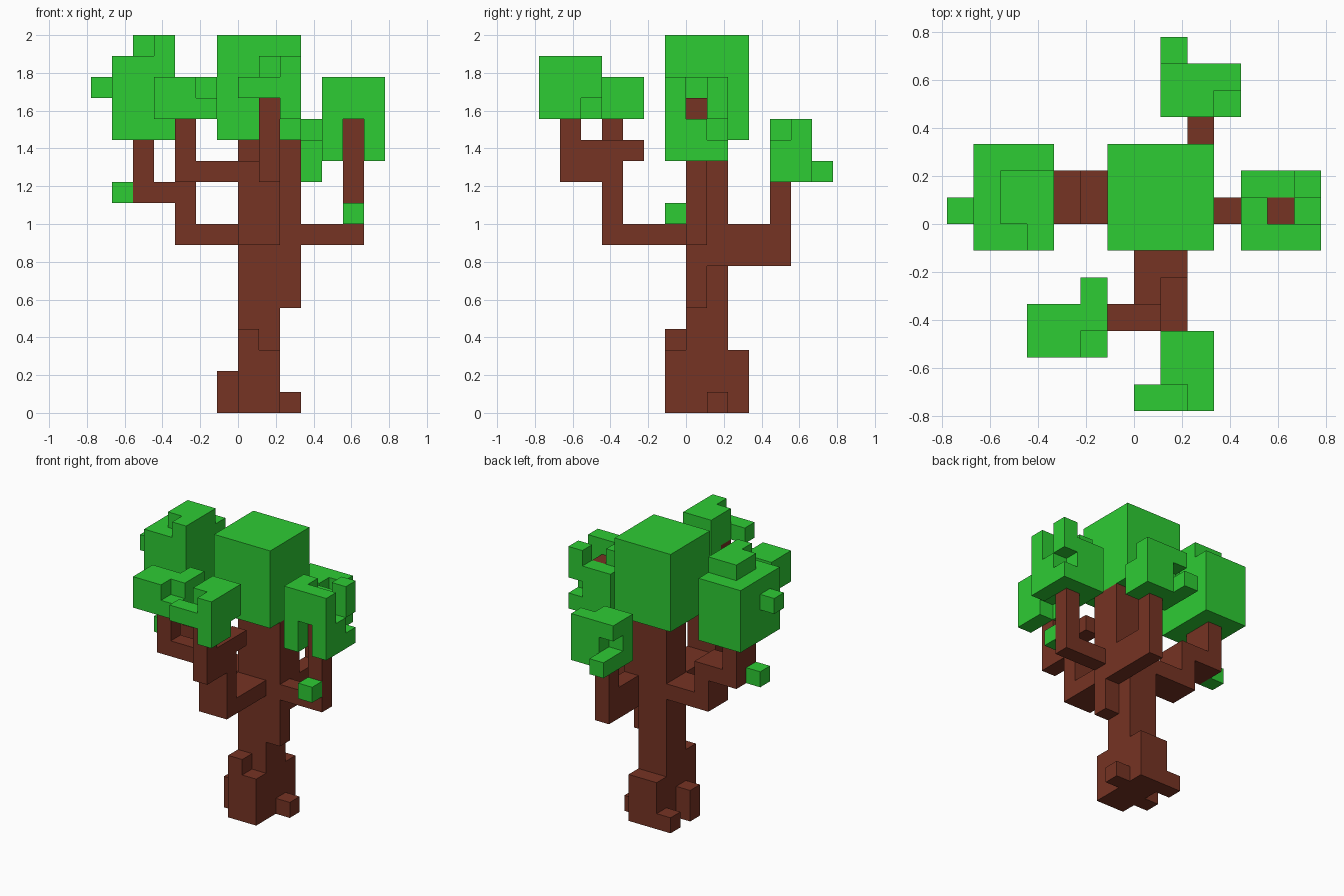
import bpy
import bmesh
from mathutils import Vector

UNIT = 1 / 9  # edge length of one block

default_cube = bpy.data.objects.get("Cube")
if default_cube:
    bpy.data.objects.remove(default_cube, do_unlink=True)


def make_material(name, colour):
    material = bpy.data.materials.new(name)
    material.use_nodes = True
    material.diffuse_color = colour
    material.node_tree.nodes["Principled BSDF"].inputs["Base Color"].default_value = colour
    return material


bark = make_material("bark brown", (0.181, 0.033, 0.017, 1))
leaf = make_material("leaf green", (0.027, 0.604, 0.034, 1))


def cells(boxes):
    """All unit cells covered by boxes given as x, y and z ranges."""
    return {(x, y, z)
            for (x0, x1), (y0, y1), (z0, z1) in boxes
            for x in range(x0, x1)
            for y in range(y0, y1)
            for z in range(z0, z1)}


def block_part(name, material, add, cut=()):
    """Build the outer skin of a block shape and merge its flat faces."""
    solid = cells(add) - cells(cut)
    bm = bmesh.new()
    for cell in solid:
        centre = Vector(cell) + Vector((0.5, 0.5, 0.5))
        for axis in range(3):
            for sign in (-1, 1):
                normal = Vector((0, 0, 0))
                normal[axis] = sign
                if tuple(int(c + n) for c, n in zip(cell, normal)) in solid:
                    continue
                side = Vector((0, 0, 0))
                side[(axis + 1) % 3] = 0.5
                up = normal.cross(side)
                middle = centre + normal * 0.5
                corners = (middle - side - up, middle + side - up,
                           middle + side + up, middle - side + up)
                bm.faces.new([bm.verts.new(c * UNIT) for c in corners])
    bmesh.ops.remove_doubles(bm, verts=bm.verts, dist=UNIT / 100)
    bmesh.ops.dissolve_limit(bm, angle_limit=0.01, verts=bm.verts, edges=bm.edges)
    mesh = bpy.data.meshes.new(name)
    bm.to_mesh(mesh)
    bm.free()
    mesh.materials.append(material)
    obj = bpy.data.objects.new(name, mesh)
    bpy.context.collection.objects.link(obj)
    return obj


# Trunk with its roots and all branches, as one continuous piece of wood
trunk = [
    ((0, 2), (0, 2), (0, 13)),
    ((2, 3), (0, 1), (5, 13)),
    ((2, 3), (1, 2), (7, 13)),
]
roots = [
    ((0, 2), (-1, 3), (0, 3)),
    ((0, 1), (-1, 0), (3, 4)),
    ((-1, 0), (0, 1), (0, 2)),
    ((-1, 0), (2, 3), (0, 1)),
    ((2, 3), (1, 2), (0, 1)),
]
left_branch = [
    ((3, 6), (0, 1), (8, 9)),
    ((5, 6), (0, 1), (9, 15)),
]
right_branch = [
    ((-3, 0), (0, 2), (8, 9)),
    ((-3, -2), (0, 2), (9, 11)),
    ((-5, -3), (0, 2), (10, 11)),
    ((-5, -4), (0, 2), (11, 13)),
]
back_branch = [
    ((2, 3), (2, 5), (7, 9)),
    ((2, 3), (4, 5), (9, 11)),
]
front_branch = [
    ((0, 2), (-4, 0), (8, 9)),
    ((0, 2), (-4, -3), (9, 11)),
    ((-3, 2), (-4, -3), (11, 12)),
    ((-3, -2), (-4, -3), (12, 14)),
    ((1, 2), (-6, -3), (11, 13)),
    ((1, 2), (-3, -2), (12, 13)),
    ((1, 2), (-6, -5), (13, 15)),
]
block_part("trunk_and_branches", bark,
           trunk + roots + left_branch + right_branch + back_branch + front_branch)

# Large crown in the middle
block_part("main_crown", leaf, [((-1, 3), (-1, 3), (13, 18))])

# Crown on the right branch, with a raised top and a side knob
block_part("right_crown", leaf, [
    ((-6, -3), (-1, 3), (13, 17)),
    ((-5, -3), (0, 2), (17, 18)),
    ((-4, -3), (-1, 0), (17, 18)),
    ((-7, -6), (0, 1), (15, 16)),
])

# Crown on the left branch, hollowed around the upright
block_part("left_crown", leaf, [((4, 7), (-1, 2), (12, 16))], cut=[
    ((5, 6), (0, 1), (12, 16)),
    ((5, 6), (-1, 0), (12, 14)),
    ((6, 7), (0, 1), (14, 16)),
    ((6, 7), (1, 2), (13, 14)),
    ((4, 6), (1, 2), (15, 16)),
])

# Low crown on the back branch
block_part("back_crown", leaf, [
    ((1, 4), (4, 6), (11, 14)),
    ((1, 2), (6, 7), (11, 12)),
], cut=[
    ((3, 4), (4, 5), (13, 14)),
    ((1, 2), (5, 6), (12, 13)),
])

# Two crowns on the forked front branch
block_part("front_crown", leaf, [
    ((1, 3), (-6, -4), (14, 17)),
    ((2, 3), (-7, -6), (14, 17)),
    ((0, 2), (-7, -6), (15, 16)),
], cut=[
    ((2, 3), (-5, -4), (14, 15)),
    ((1, 2), (-6, -5), (14, 15)),
])
block_part("front_right_crown", leaf, [
    ((-4, -1), (-5, -3), (14, 16)),
    ((-2, -1), (-3, -2), (14, 16)),
], cut=[((-2, -1), (-5, -4), (15, 16))])

# Small leaf tufts on the wood
block_part("left_tuft", leaf, [((5, 6), (-1, 0), (9, 10))])
block_part("right_tuft", leaf, [((-6, -5), (0, 1), (10, 11))])
